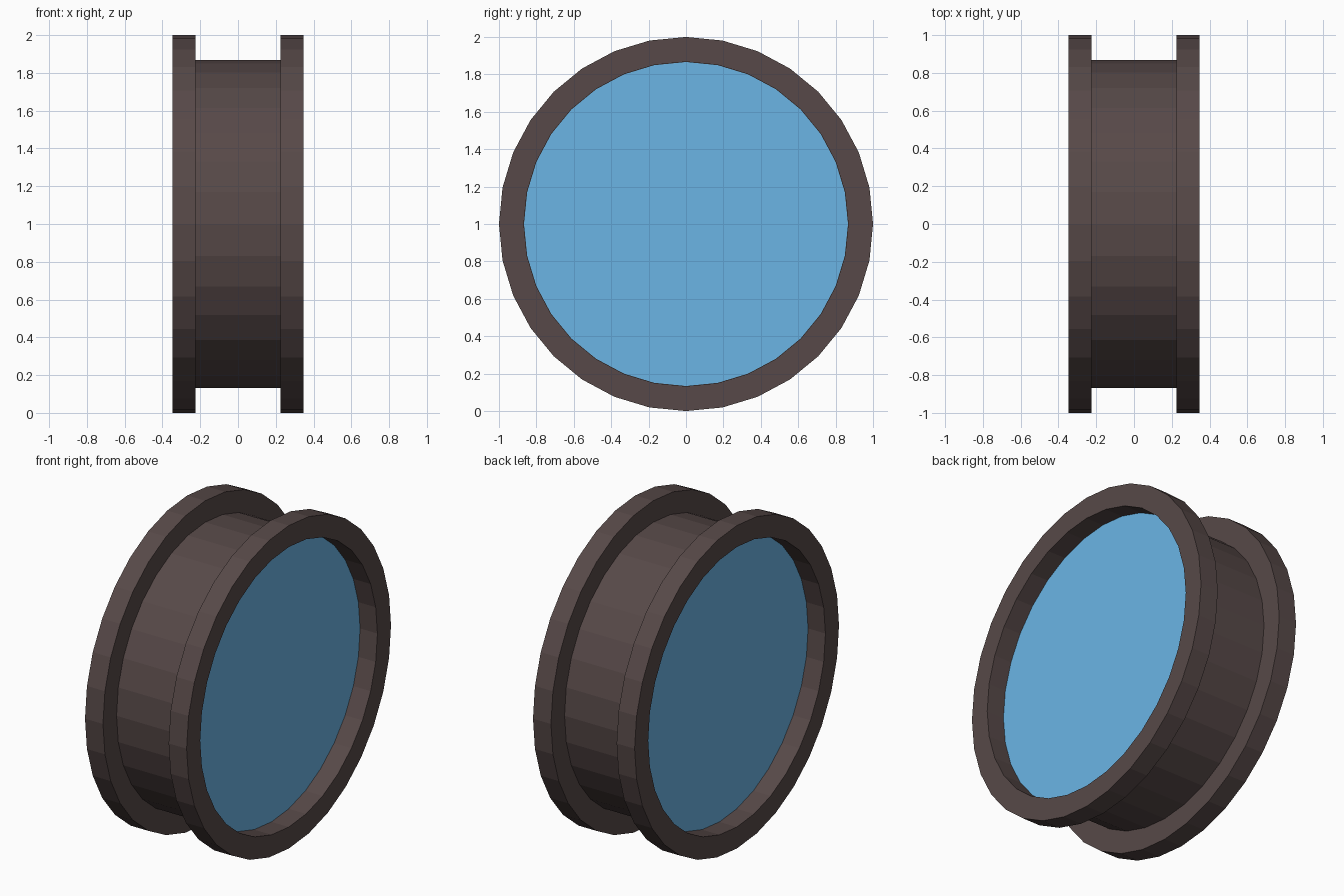
import bpy, bmesh, math

if "Cube" in bpy.data.objects:
    bpy.data.objects.remove(bpy.data.objects["Cube"])

SEG = 32
R_OUT, R_IN = 1.0, 0.867
X_OUT, X_IN, X_GLASS = 0.348, 0.225, 0.23


def material(name, srgb):
    m = bpy.data.materials.new(name)
    lin = [((c / 255 + 0.055) / 1.055) ** 2.4 for c in srgb]
    m.diffuse_color = (*lin, 1.0)
    m.use_nodes = True
    m.node_tree.nodes["Principled BSDF"].inputs["Base Color"].default_value = m.diffuse_color
    return m


brown = material("dark brown", (87, 73, 72))
blue = material("glass blue", (107, 181, 229))


def finish(name, bm, mat):
    bmesh.ops.recalc_face_normals(bm, faces=bm.faces)
    me = bpy.data.meshes.new(name)
    bm.to_mesh(me)
    bm.free()
    me.materials.append(mat)
    ob = bpy.data.objects.new(name, me)
    ob.location.z = 1.0
    bpy.context.collection.objects.link(ob)
    return ob


def circle(bm, x, r):
    return [bm.verts.new((x, r * math.sin(math.tau * i / SEG), r * math.cos(math.tau * i / SEG)))
            for i in range(SEG)]


def lathe(name, profile, mat, cap=False):
    """Revolve (x, radius) points round the x axis; cap the ends or close into a ring."""
    bm = bmesh.new()
    rings = [circle(bm, x, r) for x, r in profile]
    pairs = list(zip(rings, rings[1:]))
    if cap:
        bm.faces.new(rings[0])
        bm.faces.new(rings[-1])
    else:
        pairs.append((rings[-1], rings[0]))
    for a, b in pairs:
        for i in range(SEG):
            j = (i + 1) % SEG
            bm.faces.new((a[i], a[j], b[j], b[i]))
    return finish(name, bm, mat)


# Central drum
lathe("drum", [(-X_IN, R_IN), (X_IN, R_IN)], brown, cap=True)

# Rim and recessed glass pane on each side
for side, s in (("left", -1), ("right", 1)):
    lathe(side + "_rim", [(s * X_IN, R_IN), (s * X_IN, R_OUT),
                          (s * X_OUT, R_OUT), (s * X_OUT, R_IN)], brown)
    lathe(side + "_glass", [(s * X_IN, R_IN - 0.001), (s * X_GLASS, R_IN - 0.001)], blue, cap=True)
